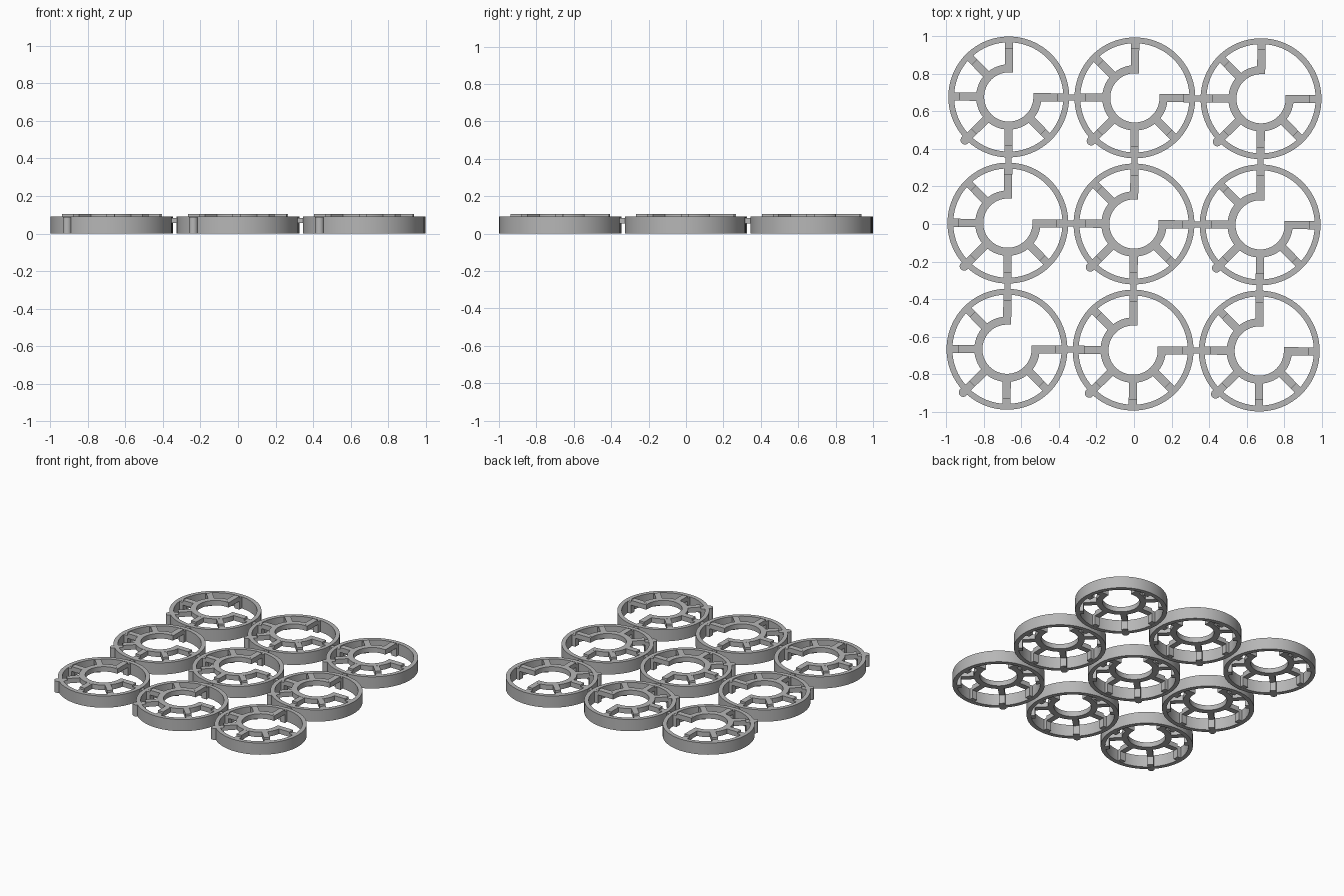
import bpy, bmesh, math
from mathutils import Matrix

if "Cube" in bpy.data.objects:
    bpy.data.objects.remove(bpy.data.objects["Cube"])

PITCH, R_OUT, R_IN = 0.672, 0.322, 0.291   # ring spacing and radii
HUB_OUT, HUB_IN = 0.174, 0.131
RIM_TOP, HUB_BOTTOM, HUB_TOP = 0.09, 0.067, 0.105
BAR = 0.043                                # spoke width
STEP = 0.262                               # radius where a spoke steps down
TILT = -0.007

grey = bpy.data.materials.new("light grey")
grey.use_nodes = True
grey.diffuse_color = (0.47, 0.47, 0.47, 1)
grey.node_tree.nodes["Principled BSDF"].inputs["Base Color"].default_value = (0.47, 0.47, 0.47, 1)


def make_mesh(name, bm):
    bmesh.ops.recalc_face_normals(bm, faces=bm.faces)
    mesh = bpy.data.meshes.new(name)
    bm.to_mesh(mesh)
    bm.free()
    mesh.materials.append(grey)
    return mesh


def annulus(name, r0, r1, z0, z1, start=0.0, end=2 * math.pi, steps=96):
    """Rectangular section swept around z, closed if it makes a full turn."""
    closed = end - start > 2 * math.pi - 0.001
    bm = bmesh.new()
    loops = []
    for i in range(steps if closed else steps + 1):
        a = start + (end - start) * i / steps
        loops.append([bm.verts.new((r * math.cos(a), r * math.sin(a), z))
                      for r, z in ((r0, z0), (r1, z0), (r1, z1), (r0, z1))])
    pairs = list(zip(loops, loops[1:]))
    if closed:
        pairs.append((loops[-1], loops[0]))
    else:
        bm.faces.new(loops[0])
        bm.faces.new(loops[-1])
    for a, b in pairs:
        for k in range(4):
            n = (k + 1) % 4
            bm.faces.new((a[k], a[n], b[n], b[k]))
    return make_mesh(name, bm)


def add_box(bm, x0, x1, width, z0, z1, angle=0.0):
    """Box lying along a radius at the given angle."""
    m = (Matrix.Rotation(angle, 4, 'Z')
         @ Matrix.Translation(((x0 + x1) / 2, 0, (z0 + z1) / 2))
         @ Matrix.Diagonal((x1 - x0, width, z1 - z0, 1)))
    bmesh.ops.create_cube(bm, size=1, matrix=m)


# Outer rim and open hub
rim = annulus("rim", R_IN, R_OUT, 0, RIM_TOP)
overhang = math.asin(BAR / 2 / HUB_OUT)
hub = annulus("hub", HUB_IN, HUB_OUT, HUB_BOTTOM, HUB_TOP,
              math.pi / 2, 2 * math.pi, 72)

# Seven raised spokes and the full-height posts that carry them
spoke_bm, post_bm = bmesh.new(), bmesh.new()
for step in (0, 2, 3, 4, 5, 6, 7):
    angle = step * math.pi / 4
    inner = HUB_IN if step in (0, 2) else (HUB_IN + HUB_OUT) / 2
    add_box(spoke_bm, inner, STEP, BAR, HUB_BOTTOM, HUB_TOP - 0.0005, angle)
    add_box(post_bm, STEP, R_IN + 0.01, BAR, 0.001, RIM_TOP - 0.001, angle)
spokes = make_mesh("spokes", spoke_bm)
posts = make_mesh("posts", post_bm)

# Round marker peg on the outside of the rim
bm = bmesh.new()
a = math.radians(225)
bmesh.ops.create_cone(bm, cap_ends=True, segments=24, radius1=0.024, radius2=0.024,
                      depth=RIM_TOP - 0.001,
                      matrix=Matrix.Translation((0.327 * math.cos(a), 0.327 * math.sin(a), RIM_TOP / 2)))
# Trim the peg so that it does not show inside the rim
bmesh.ops.bisect_plane(bm, geom=bm.verts[:] + bm.edges[:] + bm.faces[:],
                       plane_co=((R_IN + 0.014) * math.cos(a), (R_IN + 0.014) * math.sin(a), 0),
                       plane_no=(-math.cos(a), -math.sin(a), 0), clear_outer=True)
peg = make_mesh("peg", bm)

# Short bridge between neighbouring rims
bm = bmesh.new()
add_box(bm, R_OUT - 0.012, PITCH - R_OUT + 0.012, 0.032, 0.055, 0.083)
bridge = make_mesh("bridge", bm)

turn = Matrix.Rotation(TILT, 4, 'Z')


def place(name, mesh, matrix, smooth=False):
    ob = bpy.data.objects.new(name, mesh)
    bpy.context.collection.objects.link(ob)
    ob.matrix_world = matrix
    return ob


# Three by three sheet of linked discs
round_objects = []
for row in range(3):
    for col in range(3):
        m = turn @ Matrix.Translation(((col - 1) * PITCH, (row - 1) * PITCH, 0))
        tag = f"_{row + 1}_{col + 1}"
        for name, mesh in (("rim", rim), ("hub", hub), ("peg", peg)):
            ob = place(name + tag, mesh, m)
            if row == col == 0:
                round_objects.append(ob)
        place("spokes" + tag, spokes, m)
        place("posts" + tag, posts, m)
        if col < 2:
            place("bridge_across" + tag, bridge, m)
        if row < 2:
            place("bridge_along" + tag, bridge, m @ Matrix.Rotation(math.pi / 2, 4, 'Z'))

# Smooth the curved walls, keeping edges sharp
for mesh in (rim, hub, peg):
    for face in mesh.polygons:
        face.use_smooth = True
    mesh.set_sharp_from_angle(angle=math.radians(30))
